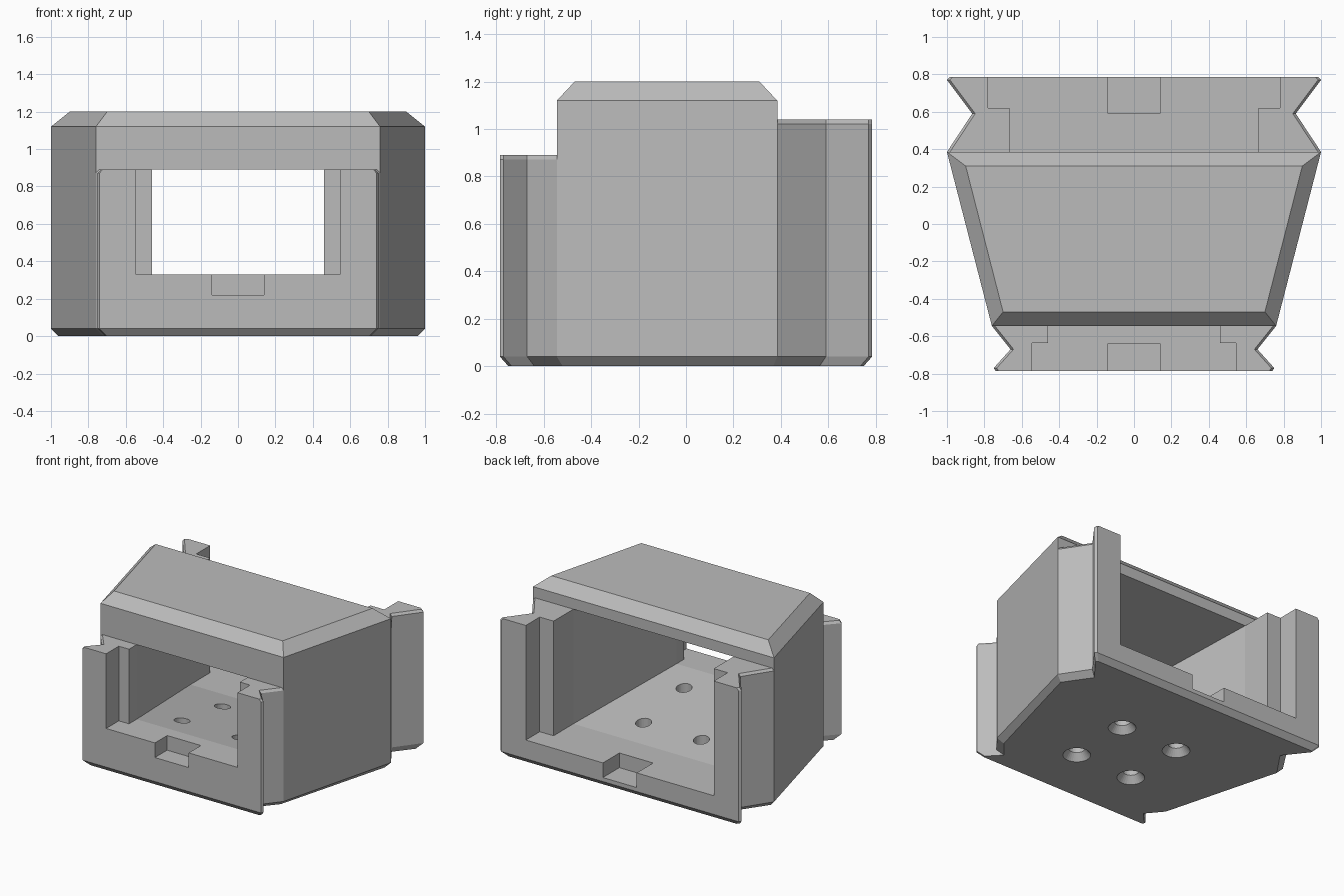
import bpy, bmesh, math

if "Cube" in bpy.data.objects:
    bpy.data.objects.remove(bpy.data.objects["Cube"], do_unlink=True)

grey = bpy.data.materials.new("plain grey")
grey.use_nodes = True
colour = (0.5, 0.5, 0.5, 1)
grey.diffuse_color = colour
grey.node_tree.nodes["Principled BSDF"].inputs["Base Color"].default_value = colour


def mirrored(half):
    """Closed outline from its left half, listed front to back."""
    return half + [(-x, y) for x, y in reversed(half)]


def loft(name, rings):
    """Solid through rings of 3D points, capped at both ends."""
    bm = bmesh.new()
    loops = [[bm.verts.new(p) for p in ring] for ring in rings]
    n = len(loops[0])
    for low, high in zip(loops, loops[1:]):
        for i in range(n):
            j = (i + 1) % n
            bm.faces.new((low[i], low[j], high[j], high[i]))
    bm.faces.new(loops[0][::-1])
    bm.faces.new(loops[-1])
    bmesh.ops.recalc_face_normals(bm, faces=bm.faces)
    mesh = bpy.data.meshes.new(name)
    bm.to_mesh(mesh)
    bm.free()
    mesh.materials.append(grey)
    obj = bpy.data.objects.new(name, mesh)
    bpy.context.collection.objects.link(obj)
    return obj


def ring(half, z):
    return [(x, y, z) for x, y in mirrored(half)]


def box(half_width, y0, y1, z0, z1):
    half = [(half_width, y0), (half_width, y1)]
    return loft("cutter", [ring(half, z0), ring(half, z1)])


def cut(obj, cutters):
    for c in cutters:
        c.hide_render = True
        mod = obj.modifiers.new("cut", "BOOLEAN")
        mod.operation = "DIFFERENCE"
        mod.solver = "EXACT"
        mod.object = c
    graph = bpy.context.evaluated_depsgraph_get()
    mesh = bpy.data.meshes.new_from_object(obj.evaluated_get(graph))
    obj.modifiers.clear()
    obj.data = mesh
    for c in cutters:
        bpy.data.objects.remove(c, do_unlink=True)


def screw_holes():
    """Four countersunk hole cutters."""
    holes = []
    for sx in (-1, 1):
        for sy in (-1, 1):
            rings = []
            for r, z in ((0.103, -0.01), (0.055, 0.05), (0.055, 0.5)):
                rings.append([(sx * 0.24 + r * math.cos(math.tau * i / 32),
                               sy * 0.24 - 0.08 + r * math.sin(math.tau * i / 32), z)
                              for i in range(32)])
            holes.append(loft("cutter", rings))
    return holes


# Plan outline, left half, front to back
front = [(0.74, -0.785), (0.75, -0.77), (0.66, -0.67), (0.76, -0.545)]
back = [(1.0, 0.385), (0.865, 0.59), (1.0, 0.77), (0.985, 0.785)]
body = [front[-1], back[0]]
seam = 0.04


def slimmer(half, dx, sy=1):
    return [(x - dx, y * sy) for x, y in half]


# Chamfered base plate
whole = front + back
base = loft("base_plate", [ring(slimmer(whole, 0.04, 0.955), 0), ring(whole, seam)])
cut(base, screw_holes())

# Main housing with a chamfered roof and a flaring tunnel
housing = loft("housing", [ring(body, seam), ring(body, 1.12),
                           ring([(0.70, -0.47), (0.90, 0.31)], 1.2)])


def tunnel_ring(y):
    t = (y - body[0][1]) / (body[1][1] - body[0][1])
    w = 0.46 + 0.205 * t
    low, high = 0.33 - 0.15 * t, 0.89 + 0.15 * t
    return [(-w, y, low), (w, y, low), (w, y, high), (-w, y, high)]


cut(housing, [loft("cutter", [tunnel_ring(-0.6), tunnel_ring(0.44)])] + screw_holes())


# End frames: stepped opening and a small floor notch
def end_frame(name, half, top, floor, inner, outer, step, notch, sign):
    frame = loft(name, [ring(half, seam), ring(half, top - 0.018),
                        ring(slimmer(half, 0.016), top)])

    def slot(width, start, z):
        y0, y1 = sorted((sign * start, sign * 0.9))
        return box(width, y0, y1, z, 1.5)

    cut(frame, [slot(inner, 0.3, floor), slot(outer, step, floor),
                slot(0.14, notch, floor - 0.11)])


end_frame("front_frame", front, 0.89, 0.33, 0.46, 0.545, 0.635, 0.64, -1)
end_frame("back_frame", back, 1.04, 0.18, 0.665, 0.78, 0.62, 0.59, 1)
